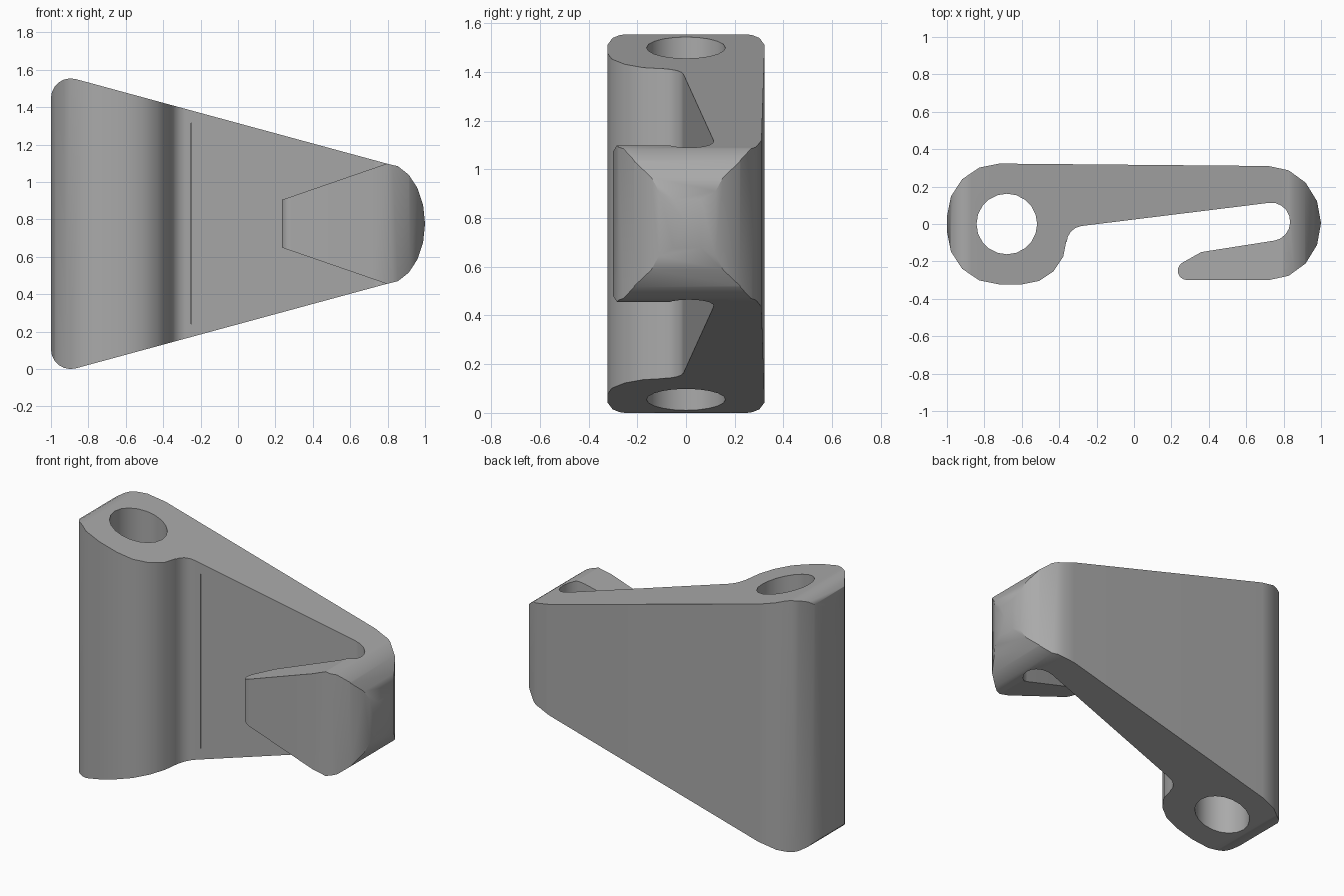
import bpy, bmesh, math
from mathutils import Vector

cube = bpy.data.objects.get("Cube")
if cube:
    bpy.data.objects.remove(cube, do_unlink=True)

grey = bpy.data.materials.new("plain grey")
grey.use_nodes = True
colour = (0.4, 0.4, 0.4, 1)
grey.diffuse_color = colour
grey.node_tree.nodes["Principled BSDF"].inputs["Base Color"].default_value = colour

MID = 0.777  # height of the mirror plane


def arc(cx, cy, rx, ry, start, end, steps):
    """Points along an elliptical arc, angles in degrees."""
    angles = [math.radians(start + (end - start) * i / steps) for i in range(steps + 1)]
    return [(cx + rx * math.cos(a), cy + ry * math.sin(a)) for a in angles]


def prism(name, points, low, high, axis):
    """Extrude an outline along z, or along y for an (x, z) outline."""
    def place(u, v, w):
        return Vector((u, v, w)) if axis == "z" else Vector((u, w, v))
    bm = bmesh.new()
    face = bm.faces.new([bm.verts.new(place(u, v, low)) for u, v in points])
    new = bmesh.ops.extrude_face_region(bm, geom=[face])["geom"]
    bmesh.ops.translate(bm, vec=place(0, 0, high - low),
                        verts=[g for g in new if isinstance(g, bmesh.types.BMVert)])
    bmesh.ops.recalc_face_normals(bm, faces=bm.faces)
    mesh = bpy.data.meshes.new(name)
    bm.to_mesh(mesh)
    bm.free()
    mesh.materials.append(grey)
    obj = bpy.data.objects.new(name, mesh)
    bpy.context.collection.objects.link(obj)
    return obj


def cut(target, cutter, operation="DIFFERENCE"):
    mod = target.modifiers.new(cutter.name, "BOOLEAN")
    mod.object, mod.operation, mod.solver = cutter, operation, "EXACT"
    bpy.ops.object.select_all(action="DESELECT")
    bpy.context.view_layer.objects.active = target
    target.select_set(True)
    bpy.ops.object.modifier_apply(modifier=mod.name)
    bpy.data.objects.remove(cutter, do_unlink=True)


# Plan outline: barrel, arm, bend and returning lip
plan = arc(-0.27, -0.10, 0.09, 0.09, 180, 97, 4)            # fillet by barrel
plan += arc(0.735, 0.012, 0.1, 0.102, 97, -82, 9)           # inside of bend
plan += [(0.36, -0.15), (0.26, -0.206)]
plan += arc(0.285, -0.25, 0.052, 0.05, 140, 270, 5)         # lip tip
plan += arc(0.72, 0.005, 0.28, 0.305, -90, 90, 8)           # outside of bend
plan += arc(-0.72, 0.04, 0.28, 0.283, 90, 180, 4)           # back of barrel
plan += arc(-0.72, -0.04, 0.28, 0.283, 180, 270, 4)
plan += arc(-0.60, -0.083, 0.24, 0.24, 270, 360, 4)         # front of barrel
bracket = prism("hook_bracket", plan, -0.2, 1.8, "z")

# Tapered side silhouette with rounded corners
upper = arc(0.79, 0, 0.21, 0.323, 0, 90, 5)
upper += arc(-0.895, 0.672, 0.105, 0.105, 75, 180, 6)
outline = [(x, MID + h) for x, h in upper] + [(x, MID - h) for x, h in reversed(upper[1:])]
cut(bracket, prism("taper_limit", outline, -0.6, 0.6, "y"), "INTERSECT")

# Lip narrows towards its tip
for side in (1, -1):
    wedge = [(0.8, MID + side * 0.323), (0.1, MID + side * 0.081),
             (0.1, MID + side * 0.5), (0.8, MID + side * 0.5)]
    cut(bracket, prism("lip_wedge", wedge, -0.6, 0.0, "y"))

# Pin hole and narrow slit in the arm
cut(bracket, prism("pin_hole", arc(-0.68, 0, 0.162, 0.162, 0, 342, 19), -0.3, 1.9, "z"))
slit = [(-0.252, -0.1), (-0.248, -0.1), (-0.248, 0.22), (-0.252, 0.22)]
cut(bracket, prism("arm_slit", slit, 0.24, 1.315, "z"))

# Smooth curves, crisp edges
bpy.ops.object.shade_smooth_by_angle(angle=math.radians(30))
weighted = bracket.modifiers.new("even_shading", "WEIGHTED_NORMAL")
weighted.keep_sharp = True
